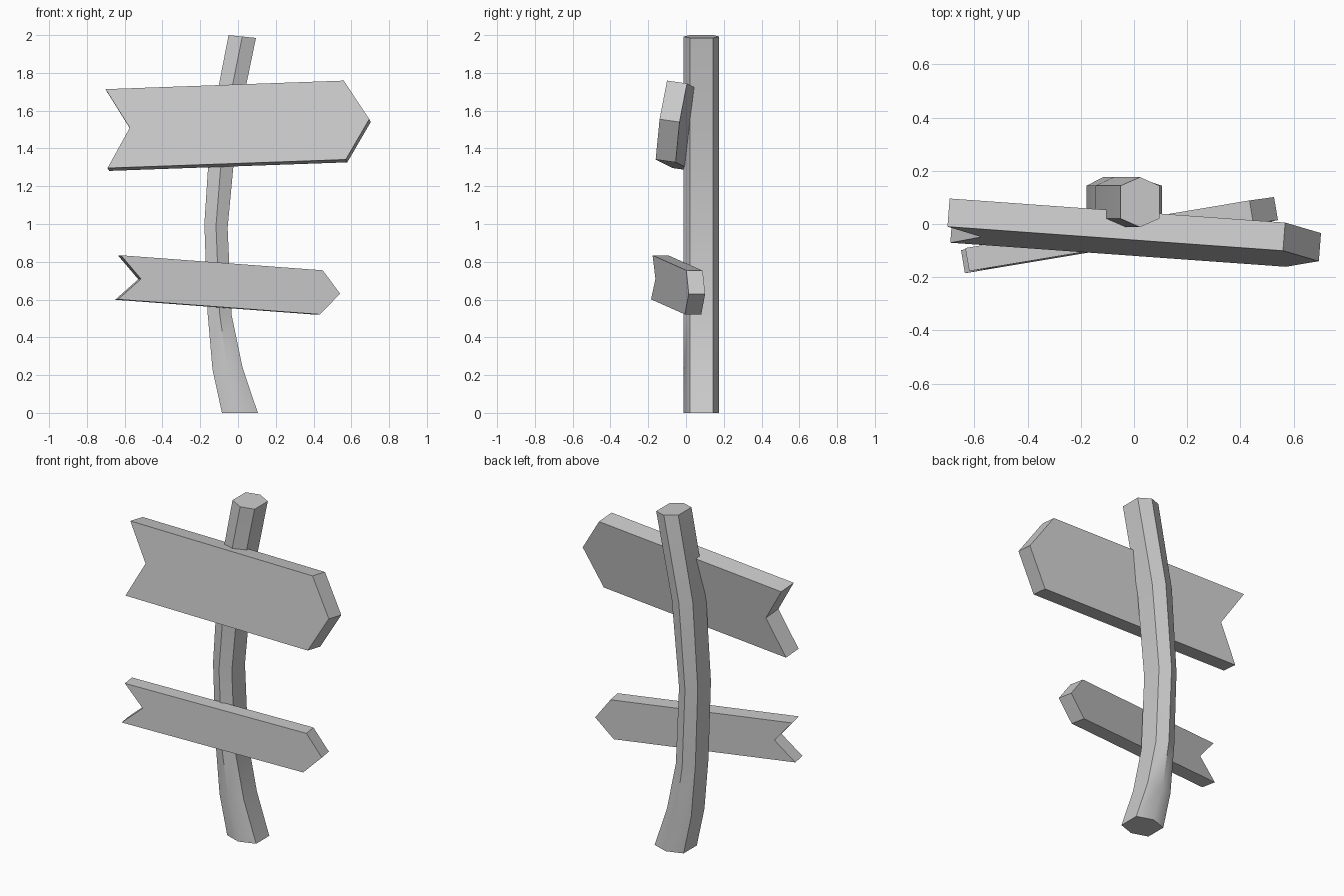
import bpy, bmesh
from math import radians
from mathutils import Euler, Matrix, Vector

cube = bpy.data.objects.get("Cube")
if cube:
    bpy.data.objects.remove(cube, do_unlink=True)

wood = bpy.data.materials.new("grey wood")
wood.use_nodes = True
GREY = (0.6, 0.6, 0.6, 1)
wood.diffuse_color = GREY
wood.node_tree.nodes["Principled BSDF"].inputs["Base Color"].default_value = GREY


def finish(name, bm, smooth=None):
    """Turn a bmesh into a named, coloured object."""
    bmesh.ops.recalc_face_normals(bm, faces=bm.faces)
    mesh = bpy.data.meshes.new(name)
    bm.to_mesh(mesh)
    bm.free()
    mesh.materials.append(wood)
    obj = bpy.data.objects.new(name, mesh)
    bpy.context.collection.objects.link(obj)
    if smooth:
        bpy.ops.object.select_all(action="DESELECT")
        obj.select_set(True)
        bpy.context.view_layer.objects.active = obj
        bpy.ops.object.shade_smooth_by_angle(angle=radians(smooth))
    return obj


def post():
    """Curved six-sided pole, lofted through (left x, right x, left z, right z)."""
    stations = [(-0.085, 0.105, 0, 0), (-0.135, 0.024, 0.23, 0.24),
                (-0.162, -0.034, 0.54, 0.52), (-0.178, -0.055, 1.0, 0.98),
                (-0.145, -0.007, 1.51, 1.49), (-0.05, 0.095, 2.0, 1.985)]
    # cross-section: fraction across the width, depth
    section = [(0, 0.02), (0.5, -0.012), (1, 0.02),
               (1, 0.144), (0.5, 0.176), (0, 0.144)]
    bm = bmesh.new()
    rings = [[bm.verts.new((l + (r - l) * t, y, zl + (zr - zl) * t)) for t, y in section]
             for l, r, zl, zr in stations]
    n = len(section)
    for low, high in zip(rings, rings[1:]):
        for i in range(n):
            j = (i + 1) % n
            bm.faces.new((low[i], low[j], high[j], high[i]))
    bm.faces.new(rings[0])
    bm.faces.new(rings[-1])
    finish("post", bm, smooth=45)


def arrow_sign(name, ends, half_height, thickness, centre, tilt, roll, yaw):
    """Arrow board: notched tail on the right, point on the left, front face at centre."""
    tail, notch, shoulder, tip = ends
    h = half_height
    outline = [(tail, h), (notch, 0), (tail, -h), (shoulder, -h), (tip, 0), (shoulder, h)]
    bm = bmesh.new()
    face = bm.faces.new([bm.verts.new((x, 0, z)) for x, z in outline])
    extruded = bmesh.ops.extrude_face_region(bm, geom=[face], use_keep_orig=True)
    back = [v for v in extruded["geom"] if isinstance(v, bmesh.types.BMVert)]
    bmesh.ops.translate(bm, verts=back, vec=(0, thickness, 0))
    turn = Euler([radians(a) for a in (tilt, roll, yaw)]).to_matrix().to_4x4()
    bm.transform(Matrix.Translation(Vector(centre)) @ turn)
    finish(name, bm)


post()
arrow_sign("upper_sign", (-0.698, -0.575, 0.567, 0.697), 0.211, 0.107,
           (0, -0.09, 1.53), -8.1, -2.05, -4.1)
arrow_sign("lower_sign", (-0.638, -0.522, 0.448, 0.55), 0.117, 0.088,
           (0, -0.076, 0.671), -1.3, 4.2, 9.5)
